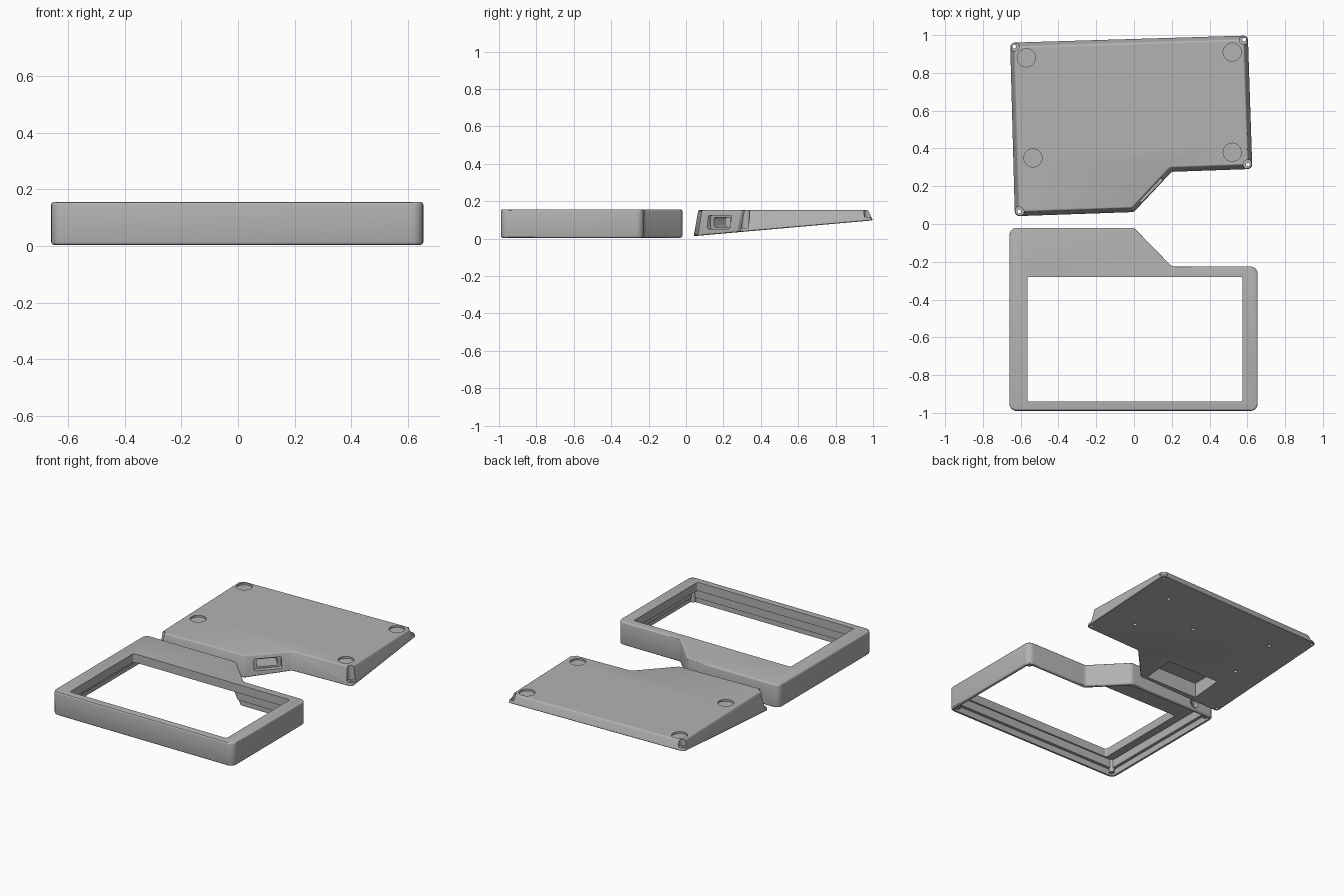
import bpy, bmesh, math
from mathutils import Vector, Matrix

old = bpy.data.objects.get("Cube")
if old:
    bpy.data.objects.remove(old, do_unlink=True)

grey = bpy.data.materials.new("light_grey_plastic")
grey.use_nodes = True
GREY = (0.45, 0.45, 0.45, 1)
grey.diffuse_color = GREY
grey.node_tree.nodes["Principled BSDF"].inputs["Base Color"].default_value = GREY


def inset(pts, d):
    """Move every edge of a counter-clockwise outline inward by d."""
    out = []
    for i, p in enumerate(pts):
        p = Vector(p)
        a = (p - Vector(pts[i - 1])).normalized()
        b = (Vector(pts[(i + 1) % len(pts)]) - p).normalized()
        n1, n2 = Vector((-a.y, a.x)), Vector((-b.y, b.x))
        out.append(p + (n1 + n2) * d / (1 + n1.dot(n2)))
    return out


def rounded(pts, r, steps=6):
    """Replace each corner with an arc of radius r."""
    out = []
    for i, p in enumerate(pts):
        p = Vector(p)
        a = (Vector(pts[i - 1]) - p).normalized()
        b = (Vector(pts[(i + 1) % len(pts)]) - p).normalized()
        half = a.angle(b) / 2
        centre = p + (a + b).normalized() * r / math.sin(half)
        v1 = p + a * r / math.tan(half) - centre
        v2 = p + b * r / math.tan(half) - centre
        sweep = v1.angle_signed(v2)
        for k in range(steps + 1):
            out.append(centre + Matrix.Rotation(-sweep * k / steps, 2) @ v1)
    return out


def prism(name, low, high, z_low, z_high):
    """Loft between two outlines; z_low may be a height or a function of y."""
    bm = bmesh.new()
    base = [bm.verts.new((p[0], p[1], z_low(p[1]) if callable(z_low) else z_low)) for p in low]
    top = [bm.verts.new((p[0], p[1], z_high)) for p in high]
    n = len(base)
    bm.faces.new(base[::-1])
    bm.faces.new(top)
    for i in range(n):
        j = (i + 1) % n
        bm.faces.new((base[i], base[j], top[j], top[i]))
    bmesh.ops.recalc_face_normals(bm, faces=bm.faces)
    me = bpy.data.meshes.new(name)
    bm.to_mesh(me)
    bm.free()
    ob = bpy.data.objects.new(name, me)
    bpy.context.collection.objects.link(ob)
    me.materials.append(grey)
    return ob


def circle(x, y, r, n=32):
    return [(x + r * math.cos(t * math.tau / n), y + r * math.sin(t * math.tau / n)) for t in range(n)]


def cylinder(name, x, y, r, z0, z1):
    c = circle(x, y, r)
    return prism(name, c, c, z0, z1)


def rect(x0, x1, y0, y1):
    return [(x0, y0), (x1, y0), (x1, y1), (x0, y1)]


def apply(ob, mod):
    bpy.ops.object.select_all(action='DESELECT')
    bpy.context.view_layer.objects.active = ob
    ob.select_set(True)
    bpy.ops.object.modifier_apply(modifier=mod.name)


def bevel(ob, width):
    mod = ob.modifiers.new("edge_round", 'BEVEL')
    mod.width, mod.segments = width, 3
    mod.limit_method, mod.angle_limit = 'ANGLE', math.radians(40)
    apply(ob, mod)


def cut(ob, cutter):
    mod = ob.modifiers.new("cut", 'BOOLEAN')
    mod.operation, mod.solver, mod.object = 'DIFFERENCE', 'EXACT', cutter
    apply(ob, mod)
    bpy.data.objects.remove(cutter, do_unlink=True)


def smooth(ob):
    bpy.ops.object.select_all(action='DESELECT')
    bpy.context.view_layer.objects.active = ob
    ob.select_set(True)
    bpy.ops.object.shade_smooth_by_angle(angle=math.radians(30))


# Upper frame: solid outline with an opening and a stepped cavity below
plan = [(-.66, -.99), (.655, -.99), (.655, -.225), (.2, -.225), (0, -.02), (-.66, -.02)]
outer = rounded(plan, .04)
frame = prism("upper_frame", outer, outer, .004, .156)
bevel(frame, .01)
for depth, top in ((.02, .045), (.04, .1)):
    shape = rounded(inset(plan, depth), .02)
    cut(frame, prism("cavity_cutter", shape, shape, -.1, top))
opening = rounded(rect(-.565, .575, -.94, -.28), .012)
cut(frame, prism("opening_cutter", opening, opening, -.1, .3))

# Cable hole through the back wall
hole = cylinder("cable_cutter", 0, 0, .03, -.06, .06)
hole.matrix_world = Matrix.Translation((-.5, -.03, .05)) @ Matrix.Rotation(math.pi / 2, 4, 'X')
bpy.context.view_layer.update()
cut(frame, hole)
smooth(frame)

# Screw posts in the frame corners
for x, y in ((-.62, -.952), (.615, -.952), (.615, -.265), (-.62, -.06)):
    smooth(cylinder("screw_post", x, y, .016, .015, .12))


# Lower tray: flat top, slanting underside, sides leaning inward
def underside(y):
    return .013 + (y - .04) * .088


base = [(-.632, .04), (0, .062), (.2, .275), (.628, .29), (.605, 1.0), (-.658, .962)]
tray = prism("lower_tray", rounded(base, .025), rounded(inset(base, .024), .025), underside, .152)
bevel(tray, .007)

# Round foot recesses
for x, y in ((-.57, .88), (.52, .91), (-.535, .35), (.52, .38)):
    cut(tray, cylinder("foot_cutter", x, y, .048, .14, .2))

# Corner screw notches with through holes
for x, y in ((-.608, .066), (.603, .315), (.583, .976), (-.634, .94)):
    cut(tray, cylinder("notch_cutter", x, y, .025, underside(y) + .02, .25))
    cut(tray, cylinder("screw_cutter", x, y, .01, -.1, .25))

# Small mounting holes in the underside
for x, y in ((.41, .82), (.4, .485), (.07, .65), (-.43, .78), (-.44, .445)):
    cut(tray, cylinder("mount_cutter", x, y, .012, -.1, underside(y) + .04))

# Electronics pocket in the underside
pocket = rect(-.42, -.035, .085, .295)
cut(tray, prism("pocket_cutter", pocket, pocket, -.1, .115))

# Connector port through the diagonal wall, in a shallow surround
edge = Vector((.2, .213, 0)).normalized()
inward = Vector((-edge.y, edge.x, 0))
up = Vector((0, 0, 1))
for half_w, half_h, depth in ((.085, .036, .035), (.062, .025, .21)):
    shape = rounded(rect(-half_w, half_w, -half_h, half_h), .01)
    port = prism("port_cutter", shape, shape, -.05, depth)
    mat = Matrix((edge, -up, inward)).transposed().to_4x4()
    port.matrix_world = Matrix.Translation((.1, .17, .088)) @ mat
    bpy.context.view_layer.update()
    cut(tray, port)
smooth(tray)
